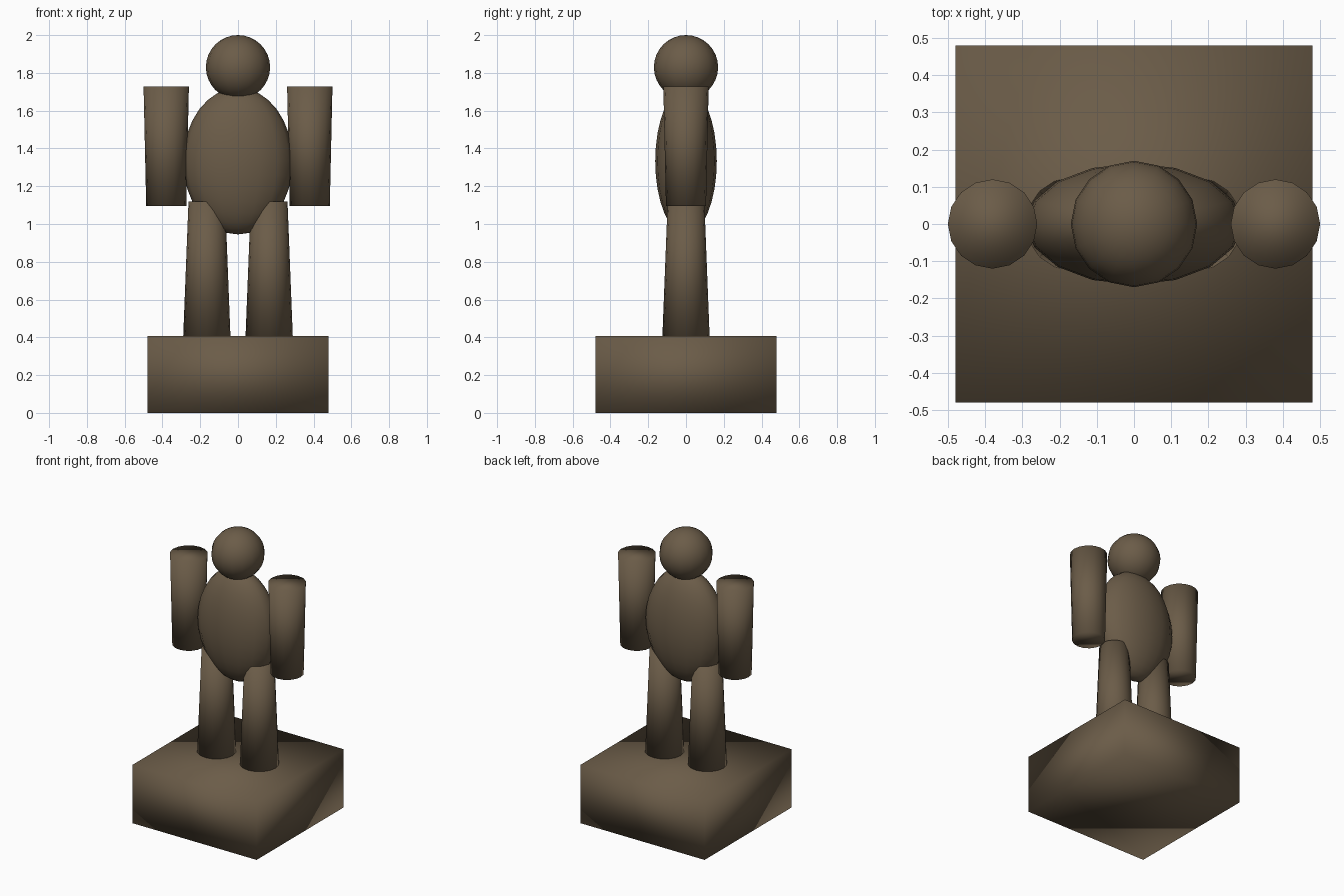
import bpy
import bmesh
from mathutils import Matrix

cube = bpy.data.objects.get("Cube")
if cube:
    bpy.data.objects.remove(cube, do_unlink=True)

# Single clay brown colour
brown = bpy.data.materials.new("clay_brown")
brown.use_nodes = True
colour = (0.147, 0.107, 0.065, 1)
brown.diffuse_color = colour
brown.node_tree.nodes["Principled BSDF"].inputs["Base Color"].default_value = colour


def finish(name, bm):
    for face in bm.faces:
        face.smooth = True
    mesh = bpy.data.meshes.new(name)
    bm.to_mesh(mesh)
    bm.free()
    mesh.materials.append(brown)
    bpy.context.collection.objects.link(bpy.data.objects.new(name, mesh))


def ellipsoid(name, z, radii):
    bm = bmesh.new()
    place = Matrix.Translation((0, 0, z)) @ Matrix.Diagonal((*radii, 1))
    bmesh.ops.create_uvsphere(bm, u_segments=16, v_segments=16, radius=1, matrix=place)
    finish(name, bm)


def limb(name, x, z_low, z_high, r_low, r_high):
    bm = bmesh.new()
    place = Matrix.Translation((x, 0, (z_low + z_high) / 2))
    bmesh.ops.create_cone(bm, cap_ends=True, segments=16, radius1=r_low,
                          radius2=r_high, depth=z_high - z_low, matrix=place)
    finish(name, bm)


# Square plinth, smooth shaded across its edges
bm = bmesh.new()
place = Matrix.Translation((0, 0, 0.203)) @ Matrix.Diagonal((0.96, 0.96, 0.406, 1))
bmesh.ops.create_cube(bm, size=1, matrix=place)
finish("plinth", bm)

# Torso and head
ellipsoid("torso", 1.333, (0.29, 0.163, 0.388))
ellipsoid("head", 1.83, (0.17, 0.17, 0.17))

# Legs widen downward, arms widen upward
for side, sign in (("left", 1), ("right", -1)):
    limb(side + "_leg", sign * 0.165, 0.406, 1.12, 0.125, 0.097)
    limb(side + "_arm", sign * 0.38, 1.095, 1.727, 0.106, 0.12)
